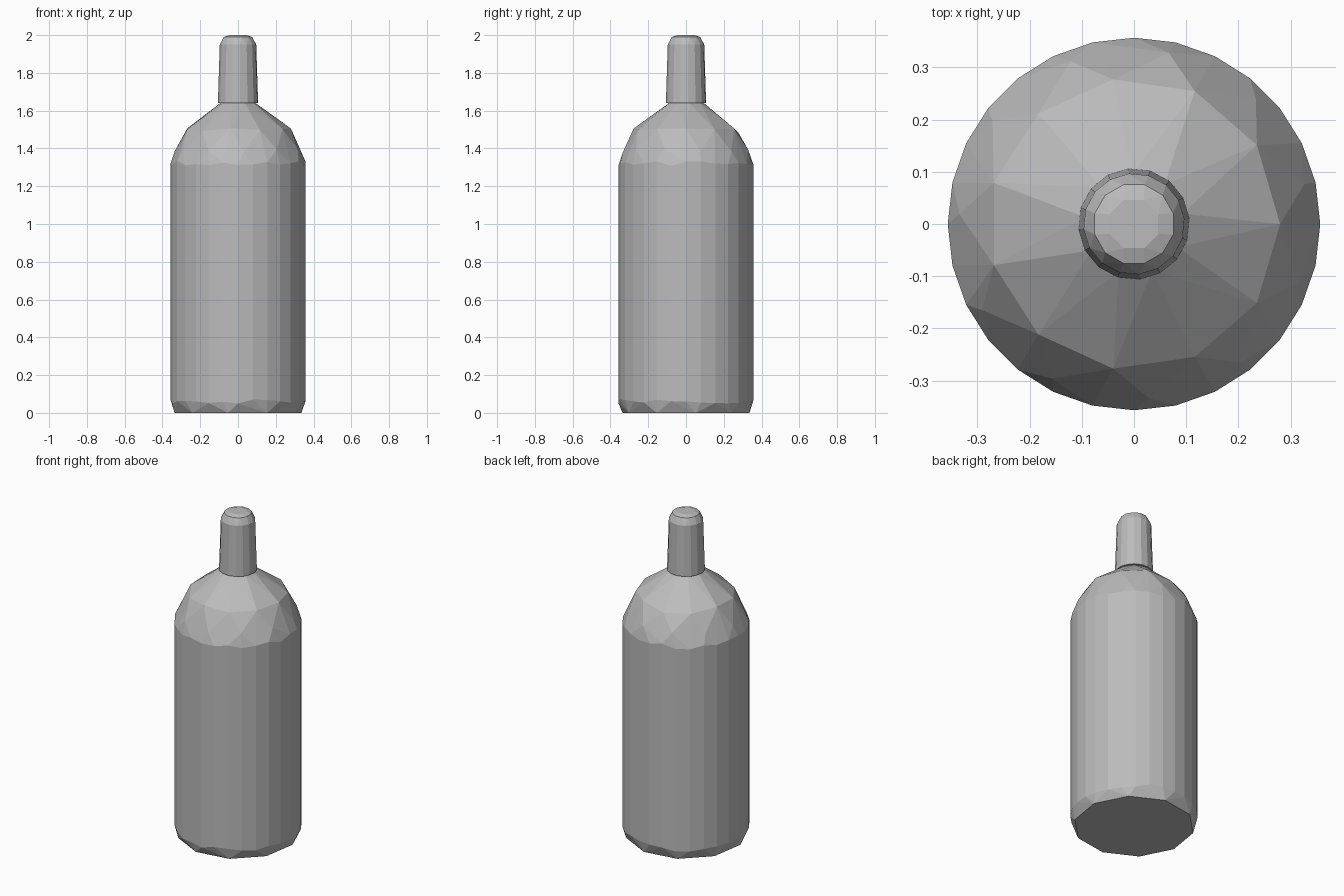
import bpy, bmesh, math, random

random.seed(4)
cube = bpy.data.objects.get("Cube")
if cube:
    bpy.data.objects.remove(cube, do_unlink=True)

grey = bpy.data.materials.new("plain grey")
grey.use_nodes = True
colour = (0.5, 0.5, 0.5, 1)
grey.diffuse_color = colour
grey.node_tree.nodes["Principled BSDF"].inputs["Base Color"].default_value = colour


def ring(bm, count, radius, z, turn=0.0, wobble=0.0):
    """Add a ring of points; wobble shifts them unevenly up and down."""
    for i in range(count):
        a = math.tau * (i + turn) / count
        dz = random.uniform(-wobble, wobble)
        bm.verts.new((radius * math.cos(a), radius * math.sin(a), z + dz))


def hull_part(name, rings):
    """Wrap rings of points in a faceted convex skin."""
    bm = bmesh.new()
    for r in rings:
        ring(bm, *r)
    result = bmesh.ops.convex_hull(bm, input=bm.verts)
    loose = {g for g in result["geom_interior"] + result["geom_unused"]
             if isinstance(g, bmesh.types.BMVert)}
    bmesh.ops.delete(bm, geom=list(loose), context="VERTS")
    bmesh.ops.dissolve_limit(bm, angle_limit=0.02, verts=bm.verts, edges=bm.edges)
    bmesh.ops.recalc_face_normals(bm, faces=bm.faces)
    mesh = bpy.data.meshes.new(name)
    bm.to_mesh(mesh)
    bm.free()
    mesh.materials.append(grey)
    obj = bpy.data.objects.new(name, mesh)
    bpy.context.collection.objects.link(obj)
    return obj


# Tank: chamfered base, straight wall and faceted shoulder
hull_part("tank_body", [
    (10, 0.34, 0.0, 0.25),
    (28, 0.357, 0.06, 0.0, 0.012),
    (28, 0.357, 1.32, 0.0, 0.015),
    (11, 0.335, 1.39, 0.4, 0.01),
    (11, 0.28, 1.495, 0.0, 0.012),
    (9, 0.095, 1.64, 0.3),
])

# Neck: slightly tapered stem with a rounded top
hull_part("neck", [
    (16, 0.107, 1.64, 0.25),
    (16, 0.097, 1.95, 0.25),
    (12, 0.078, 1.99, 0.5),
    (8, 0.05, 2.0, 0.5),
])
